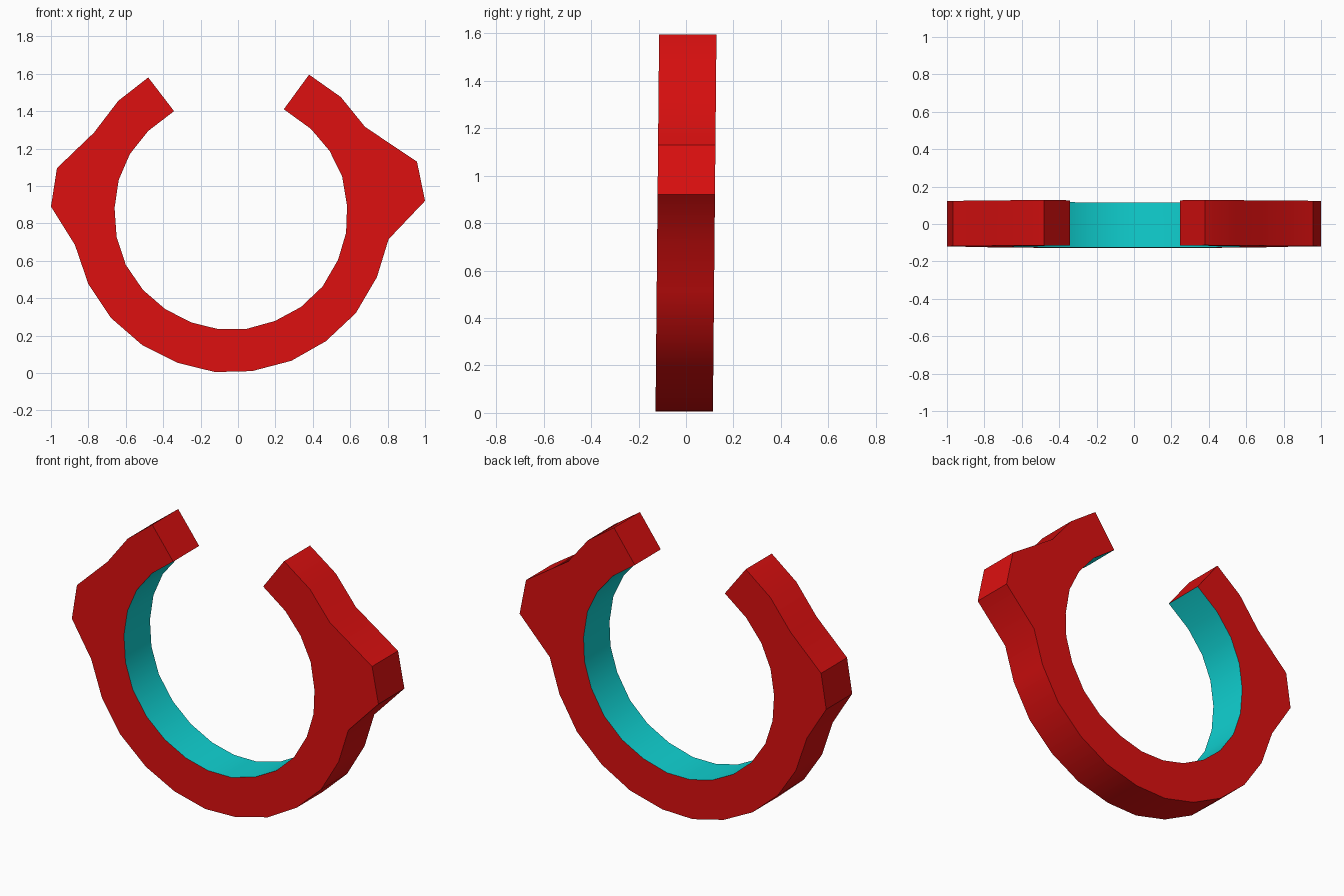
import bpy, bmesh, math

if "Cube" in bpy.data.objects:
    bpy.data.objects.remove(bpy.data.objects["Cube"])

# Outer and inner outlines (x, z), left tip round the bottom to right tip
OUTER = [(-.48, 1.58), (-.64, 1.455), (-.77, 1.285), (-.968, 1.095), (-1, .89), (-.872, .685),
         (-.80, .475), (-.68, .295), (-.513, .15), (-.325, .055), (-.123, .005), (.075, .01),
         (.285, .065), (.47, .17), (.63, .32), (.743, .513), (.805, .715), (1, .92),
         (.957, 1.13), (.68, 1.315), (.55, 1.475), (.38, 1.595)]
INNER = [(-.342, 1.40), (-.48, 1.294), (-.578, 1.171), (-.638, 1.032), (-.66, .882), (-.649, .727),
         (-.6, .578), (-.508, .444), (-.39, .342), (-.25, .27), (-.107, .235), (.043, .235),
         (.198, .278), (.337, .353), (.452, .462), (.535, .605), (.578, .75), (.583, .893),
         (.557, 1.05), (.49, 1.187), (.39, 1.305), (.245, 1.41)]


def material(name, color):
    m = bpy.data.materials.new(name)
    m.diffuse_color = (*color, 1)
    m.use_nodes = True
    m.node_tree.nodes["Principled BSDF"].inputs["Base Color"].default_value = m.diffuse_color
    return m


mesh = bpy.data.meshes.new("open_ring")
ring = bpy.data.objects.new("open_ring", mesh)
bpy.context.collection.objects.link(ring)
mesh.materials.append(material("red", (.72, .005, .005)))
mesh.materials.append(material("cyan", (.005, .64, .64)))

bm = bmesh.new()


# The band leans back very slightly towards the top
def row(points, y):
    return [bm.verts.new((x, y + .0095 * (z - .8), z)) for x, z in points]


of, ob = row(OUTER, -.121), row(OUTER, .121)
nf, nb = row(INNER, -.121), row(INNER, .121)
for i in range(len(OUTER) - 1):
    j = i + 1
    bm.faces.new((of[i], of[j], nf[j], nf[i]))      # front side
    bm.faces.new((ob[j], ob[i], nb[i], nb[j]))      # back side
    bm.faces.new((of[j], of[i], ob[i], ob[j]))      # outer rim
    bm.faces.new((nf[i], nf[j], nb[j], nb[i])).material_index = 1   # inner lining
# End caps at both tips
bm.faces.new((of[0], nf[0], nb[0], ob[0]))
bm.faces.new((nf[-1], of[-1], ob[-1], nb[-1]))
bmesh.ops.recalc_face_normals(bm, faces=bm.faces)
bm.to_mesh(mesh)
bm.free()

# Smooth curved rims, keep the corners sharp
bpy.context.view_layer.objects.active = ring
ring.select_set(True)
bpy.ops.object.shade_smooth_by_angle(angle=math.radians(28))
